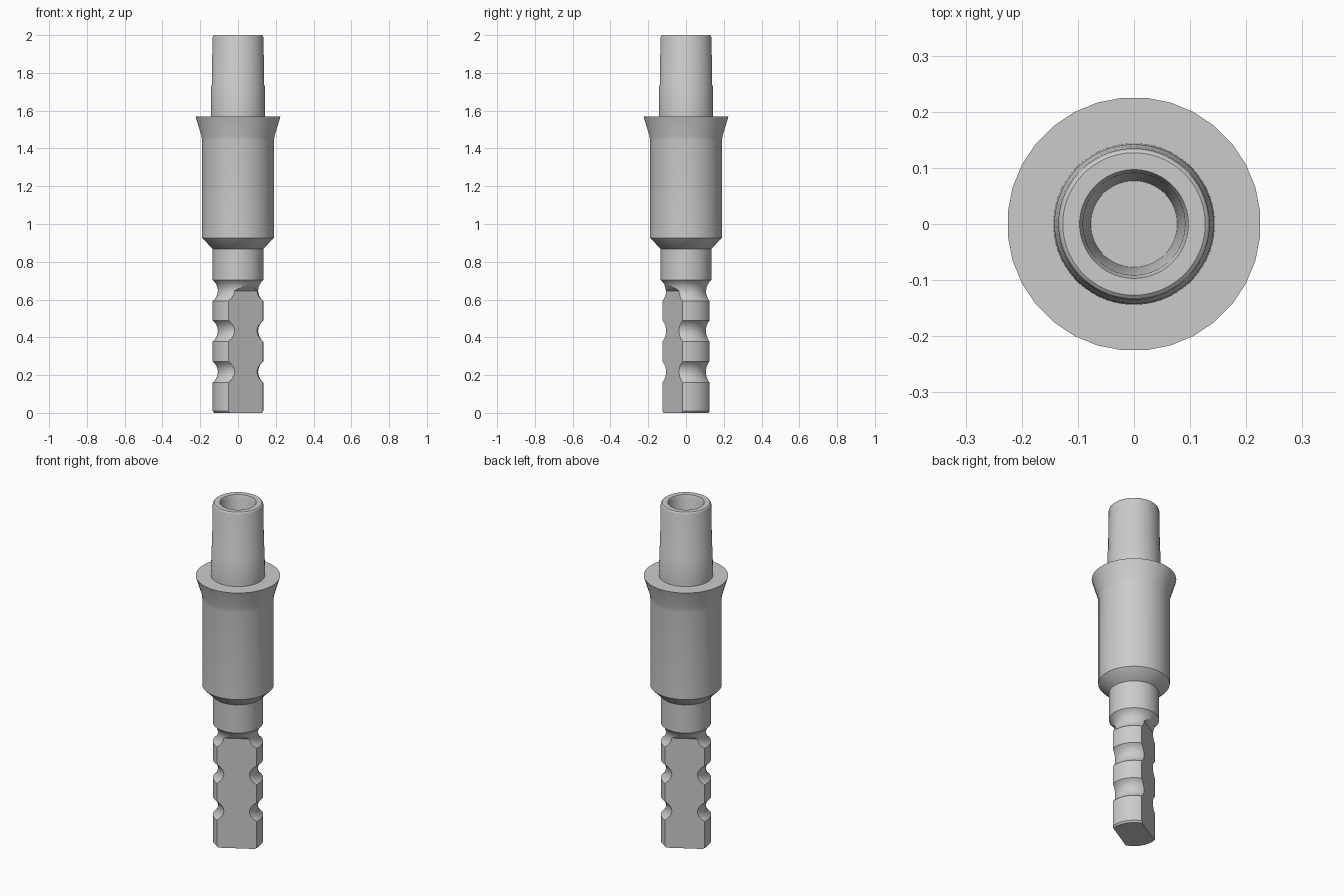
import bpy, bmesh, math
from mathutils import Matrix

if "Cube" in bpy.data.objects:
    bpy.data.objects.remove(bpy.data.objects["Cube"])

steel = bpy.data.materials.new("light_grey_metal")
steel.diffuse_color = (0.6, 0.6, 0.6, 1)
steel.use_nodes = True
steel.node_tree.nodes["Principled BSDF"].inputs["Base Color"].default_value = steel.diffuse_color


def make_object(name, bm):
    bmesh.ops.recalc_face_normals(bm, faces=bm.faces)
    mesh = bpy.data.meshes.new(name)
    bm.to_mesh(mesh)
    bm.free()
    mesh.materials.append(steel)
    ob = bpy.data.objects.new(name, mesh)
    bpy.context.collection.objects.link(ob)
    return ob


def activate(ob):
    bpy.ops.object.select_all(action='DESELECT')
    ob.select_set(True)
    bpy.context.view_layer.objects.active = ob


def smooth(ob):
    activate(ob)
    bpy.ops.object.shade_smooth_by_angle(angle=math.radians(28))


def lathe(name, profile, sides):
    """Closed solid of revolution; the profile starts and ends near the axis."""
    bm = bmesh.new()
    rings = []
    for r, z in profile:
        rings.append([bm.verts.new((r * math.cos(a), r * math.sin(a), z))
                      for a in (2 * math.pi * (i + 0.5) / sides for i in range(sides))])
    for lo, hi in zip(rings, rings[1:]):
        for i in range(sides):
            j = (i + 1) % sides
            bm.faces.new((lo[i], lo[j], hi[j], hi[i]))
    bm.faces.new(rings[0])
    bm.faces.new(rings[-1])
    return make_object(name, bm)


# Lower shaft with three rounded ring grooves
R, H, DEPTH = 0.134, 0.055, 0.027
RHO = (H * H + DEPTH * DEPTH) / (2 * DEPTH)
profile = [(R - 0.008, 0), (R, 0.01)]
for zc in (0.217, 0.434, 0.648):
    for i in range(11):
        dz = H * (i / 5 - 1)
        profile.append((R + RHO - DEPTH - math.sqrt(RHO * RHO - dz * dz), zc + dz))
profile.append((R, 0.88))
shaft = lathe("grooved_shaft", profile, 64)

# Two opposite flats milled into the shaft, running out on a slope
for k in range(2):
    bm = bmesh.new()
    section = [(0.082, -0.1), (0.082, 0.646), (0.3, 0.864), (0.3, -0.1)]
    face = bm.faces.new([bm.verts.new((u, -0.3, z)) for u, z in section])
    ext = bmesh.ops.extrude_face_region(bm, geom=[face])
    verts = [v for v in ext["geom"] if isinstance(v, bmesh.types.BMVert)]
    bmesh.ops.translate(bm, verts=verts, vec=(0, 0.6, 0))
    bm.transform(Matrix.Rotation(math.radians(-60 + 180 * k), 4, 'Z'))
    cutter = make_object("flat_cutter", bm)
    cutter.hide_render = True
    mod = shaft.modifiers.new("flat", 'BOOLEAN')
    mod.operation = 'DIFFERENCE'
    mod.solver = 'EXACT'
    mod.object = cutter
    activate(shaft)
    bpy.ops.object.modifier_apply(modifier=mod.name)
    bpy.data.objects.remove(cutter)
smooth(shaft)

# Main body: tapered underside, straight barrel, flared collar
smooth(lathe("flared_body", [
    (0.128, 0.866), (0.134, 0.868), (0.191, 0.926), (0.191, 1.44),
    (0.194, 1.465), (0.226, 1.57), (0.13, 1.57)], 32))

# Upper neck: small step, slight taper, rounded rim and tapered blind bore
smooth(lathe("hollow_neck", [
    (0.13, 1.56), (0.144, 1.56), (0.142, 1.73), (0.139, 1.737),
    (0.135, 1.988), (0.132, 1.996), (0.127, 2.0),
    (0.097, 2.0), (0.091, 1.985), (0.077, 1.72)], 64))
